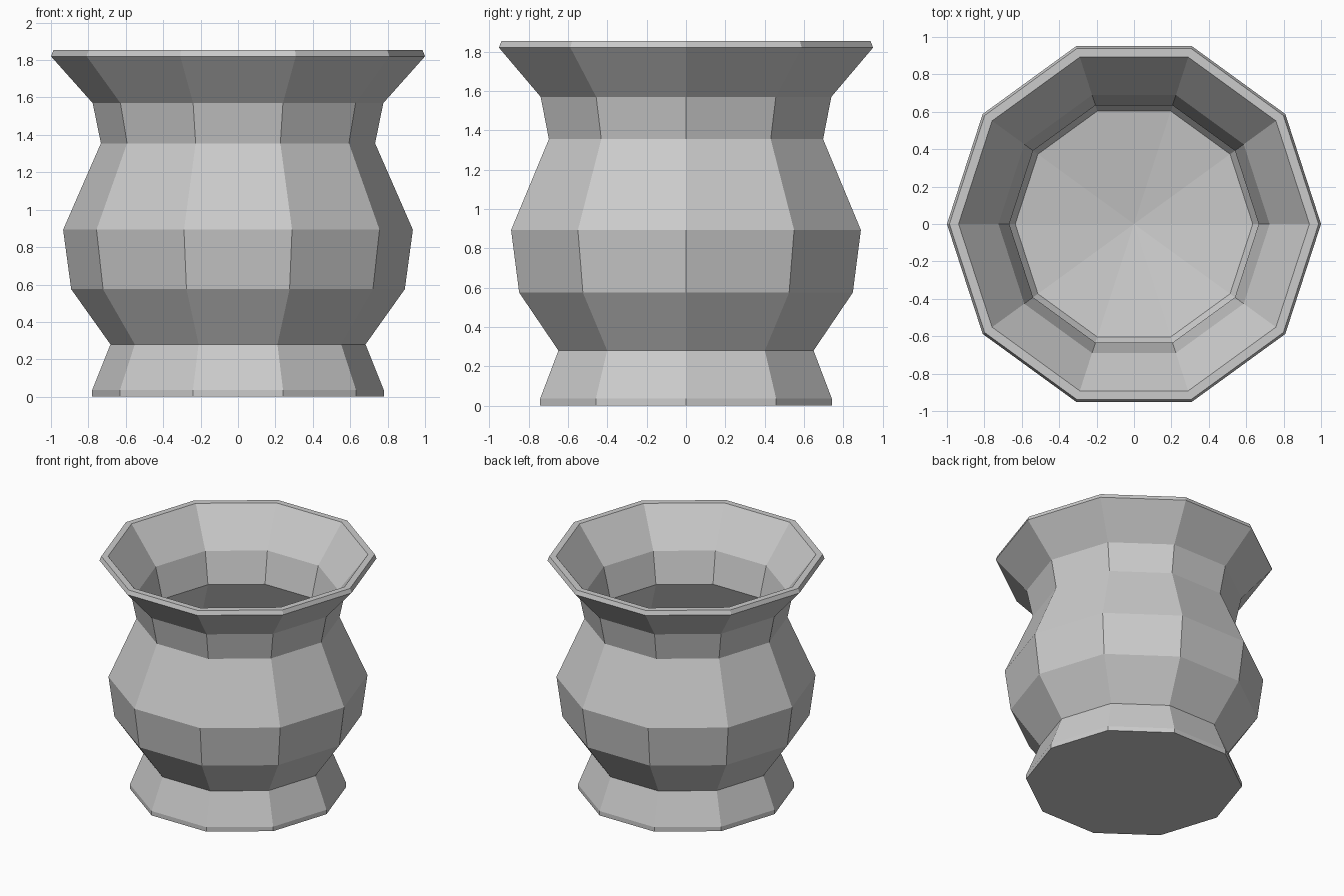
import bpy
import bmesh
from math import cos, sin, tau

default = bpy.data.objects.get("Cube")
if default:
    bpy.data.objects.remove(default, do_unlink=True)

SIDES = 10

clay = bpy.data.materials.new("grey clay")
clay.use_nodes = True
clay.diffuse_color = (0.6, 0.6, 0.6, 1)
clay.node_tree.nodes["Principled BSDF"].inputs["Base Color"].default_value = (0.6, 0.6, 0.6, 1)

# Outer wall from foot to rim, as (radius, height)
outer = [(0.78, 0), (0.78, 0.035), (0.682, 0.28), (0.892, 0.575), (0.935, 0.893),
         (0.733, 1.355), (0.777, 1.57), (1.0, 1.82), (0.987, 1.853)]
# Inner wall from rim down to the floor
inner = [(0.938, 1.853), (0.725, 1.568), (0.667, 1.325), (0.875, 0.87),
         (0.84, 0.6), (0.635, 0.3)]
FLOOR_CENTRE = 0.2


def lathe(name, profile, floor_z, material):
    """Turn a profile into a faceted vessel with a flat base and a dished floor."""
    bm = bmesh.new()
    rings = [[bm.verts.new((r * cos(tau * i / SIDES), r * sin(tau * i / SIDES), z))
              for i in range(SIDES)] for r, z in profile]
    centre = bm.verts.new((0, 0, floor_z))
    for low, high in zip(rings, rings[1:]):
        for i in range(SIDES):
            j = (i + 1) % SIDES
            bm.faces.new((low[i], low[j], high[j], high[i]))
    bm.faces.new(rings[0][::-1])
    last = rings[-1]
    for i in range(SIDES):
        bm.faces.new((last[i], last[(i + 1) % SIDES], centre))
    bmesh.ops.recalc_face_normals(bm, faces=bm.faces)
    mesh = bpy.data.meshes.new(name)
    bm.to_mesh(mesh)
    bm.free()
    mesh.materials.append(material)
    obj = bpy.data.objects.new(name, mesh)
    bpy.context.collection.objects.link(obj)
    return obj


lathe("pot", outer + inner, FLOOR_CENTRE, clay)
